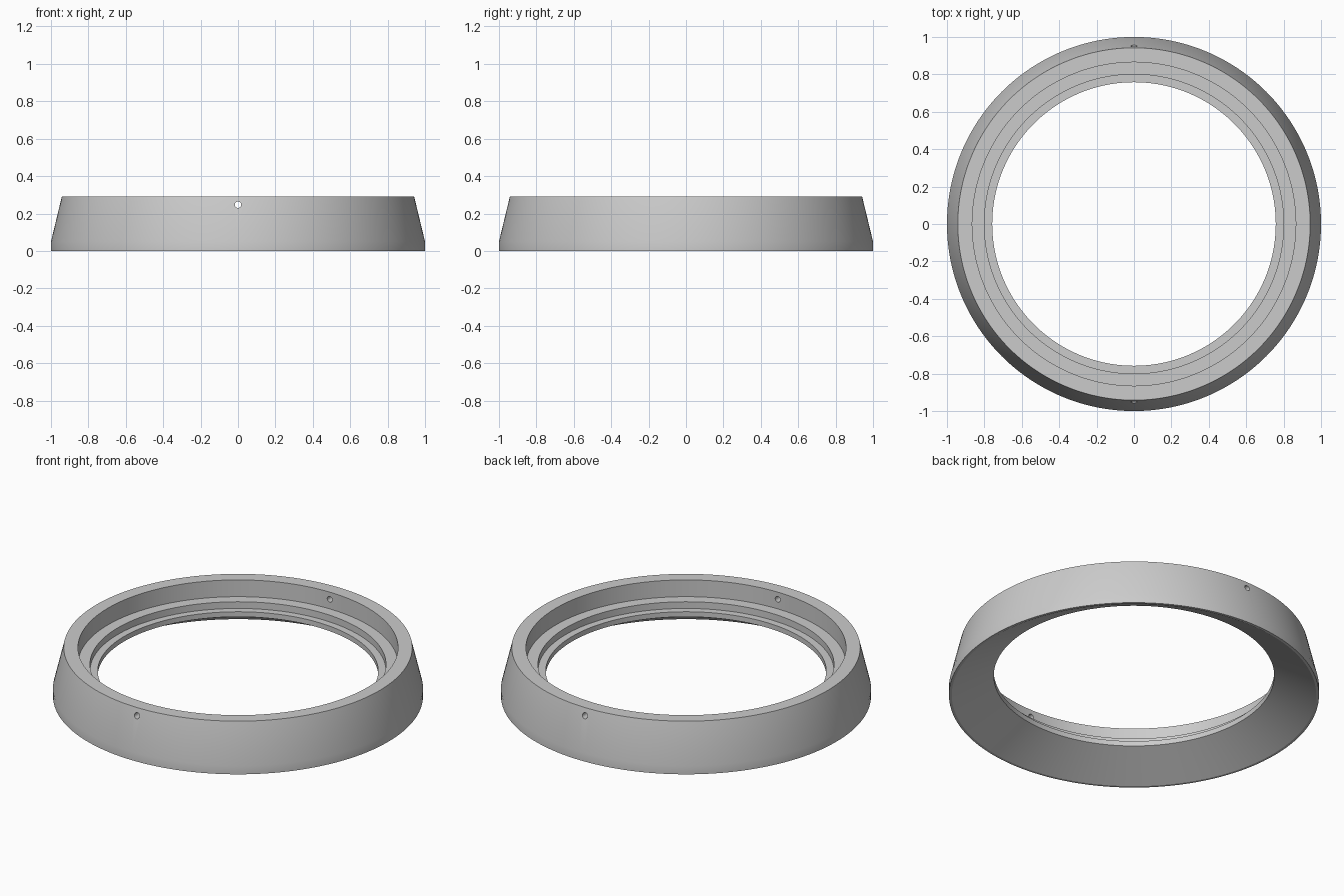
import bpy
import bmesh
import math
from mathutils import Vector, Matrix

cube = bpy.data.objects.get("Cube")
if cube:
    bpy.data.objects.remove(cube, do_unlink=True)

SEGMENTS = 192

# Single grey material
grey = bpy.data.materials.new("plain_grey")
grey.use_nodes = True
colour = (0.6, 0.6, 0.6, 1)
grey.diffuse_color = colour
grey.node_tree.nodes["Principled BSDF"].inputs["Base Color"].default_value = colour


def add_object(name, bm):
    bmesh.ops.recalc_face_normals(bm, faces=bm.faces)
    mesh = bpy.data.meshes.new(name)
    bm.to_mesh(mesh)
    bm.free()
    mesh.materials.append(grey)
    obj = bpy.data.objects.new(name, mesh)
    bpy.context.collection.objects.link(obj)
    return obj


def lathe(name, profile):
    """Spin a closed (radius, height) profile around z."""
    bm = bmesh.new()
    verts = [bm.verts.new((r, 0, z)) for r, z in profile]
    edges = [bm.edges.new((v, verts[i - 1])) for i, v in enumerate(verts)]
    bmesh.ops.spin(bm, geom=verts + edges, cent=(0, 0, 0), axis=(0, 0, 1),
                   angle=math.tau, steps=SEGMENTS, use_merge=True)
    bmesh.ops.remove_doubles(bm, verts=bm.verts, dist=1e-5)
    return add_object(name, bm)


# Tapered ring: outer wall, flat rim, two inner ledges, conical underside
ring = lathe("stepped_ring", [
    (0.985, 0), (1, 0), (1, 0.05), (0.942, 0.29),
    (0.865, 0.29), (0.865, 0.19), (0.8, 0.19),
    (0.8, 0.15), (0.758, 0.15), (0.758, 0.12),
])

# Pin hole drilled through the front and back walls
bm = bmesh.new()
bmesh.ops.create_cone(bm, cap_ends=True, segments=24, radius1=0.017, radius2=0.017,
                      depth=3, matrix=Matrix.Translation((0, 0, 0.247))
                      @ Matrix.Rotation(math.pi / 2, 4, "X"))
drill = add_object("pin_hole_cutter", bm)
drill.hide_render = True

cut = ring.modifiers.new("pin_holes", "BOOLEAN")
cut.operation = "DIFFERENCE"
cut.solver = "EXACT"
cut.object = drill

bpy.ops.object.select_all(action="DESELECT")
ring.select_set(True)
bpy.context.view_layer.objects.active = ring
bpy.ops.object.modifier_apply(modifier=cut.name)
bpy.data.objects.remove(drill, do_unlink=True)
bpy.ops.object.shade_smooth_by_angle(angle=math.radians(25))
